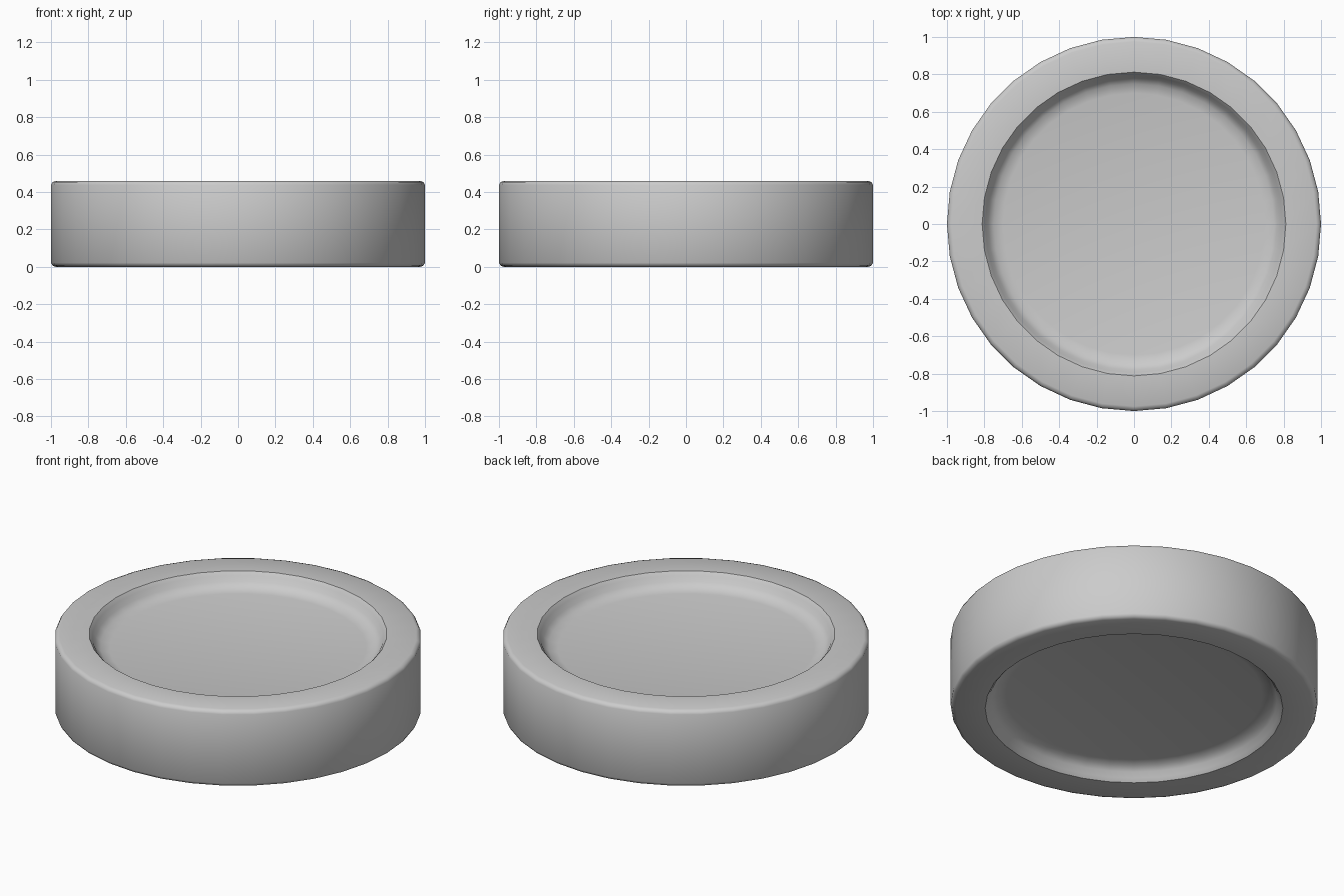
import bpy, bmesh
from math import cos, sin, pi

if "Cube" in bpy.data.objects:
    bpy.data.objects.remove(bpy.data.objects["Cube"])

SIDES = 36
H = 0.46

# Upper half of the profile (radius, z): floor, dished wall, flat rim, rounded edge
upper = [(0.70, 0.375), (0.75, 0.385), (0.78, 0.41), (0.795, 0.44), (0.812, H),
         (0.975, H), (0.992, H - 0.007), (1.0, H - 0.022)]
# Mirror it for the underside
profile = upper + [(r, H - z) for r, z in reversed(upper)]

bm = bmesh.new()
rings = [[bm.verts.new((r * cos(2 * pi * i / SIDES), r * sin(2 * pi * i / SIDES), z))
          for i in range(SIDES)] for r, z in profile]
for a, b in zip(rings, rings[1:]):
    for i in range(SIDES):
        j = (i + 1) % SIDES
        bm.faces.new((a[i], b[i], b[j], a[j]))

# Recessed floors, top and bottom
bm.faces.new(rings[0])
bm.faces.new(rings[-1][::-1])
bmesh.ops.recalc_face_normals(bm, faces=bm.faces)

mesh = bpy.data.meshes.new("game_disc")
bm.to_mesh(mesh)
bm.free()
disc = bpy.data.objects.new("game_disc", mesh)
bpy.context.collection.objects.link(disc)
bpy.context.view_layer.objects.active = disc
disc.select_set(True)
bpy.ops.object.shade_smooth_by_angle(angle=pi / 4)
